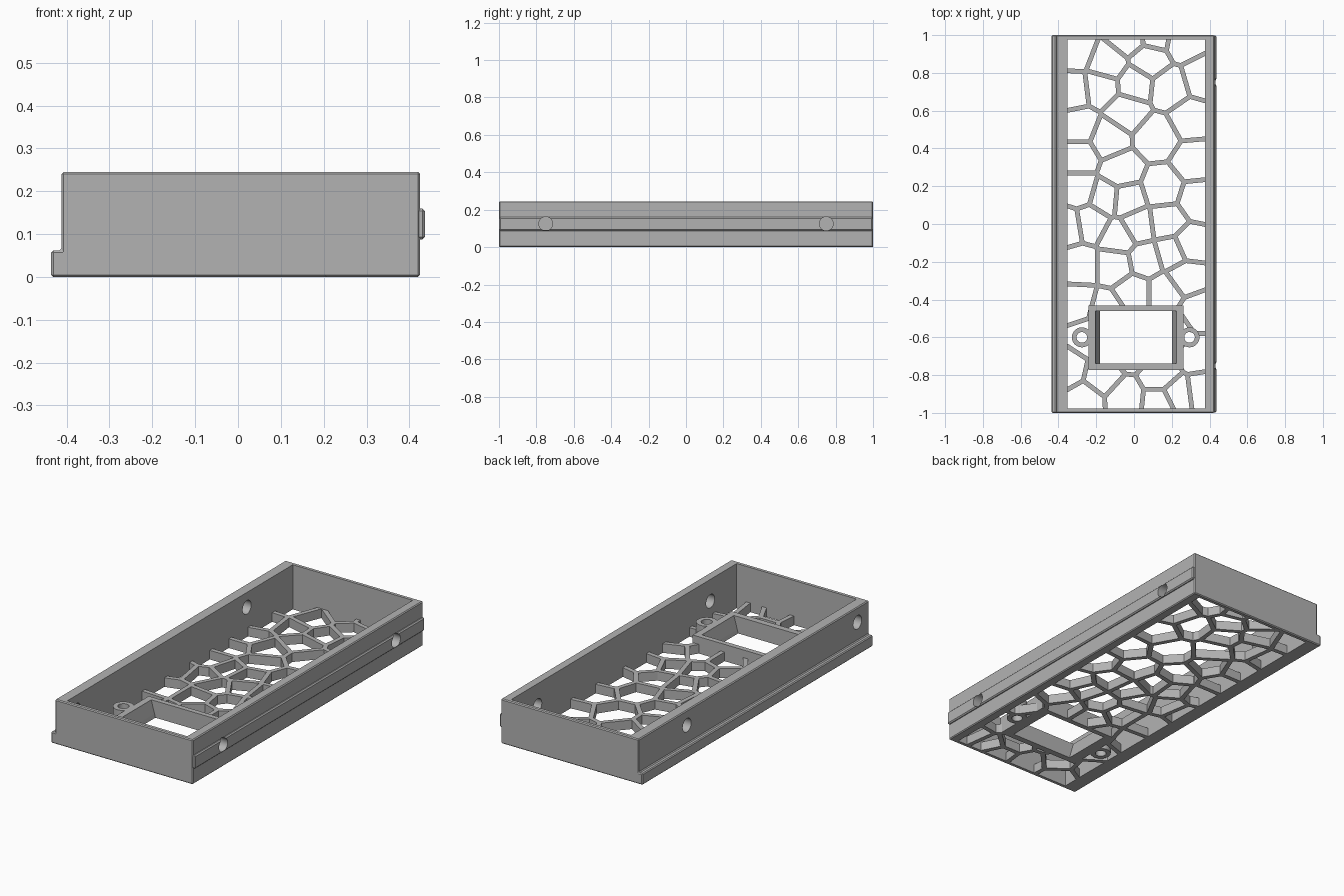
import bpy, bmesh, math
from mathutils import Vector

cube = bpy.data.objects.get("Cube")
if cube:
    bpy.data.objects.remove(cube, do_unlink=True)

GREY = (0.45, 0.45, 0.45, 1)
grey = bpy.data.materials.new("plain grey")
grey.use_nodes = True
grey.diffuse_color = GREY
grey.node_tree.nodes["Principled BSDF"].inputs["Base Color"].default_value = GREY


def finish(name, bm):
    bmesh.ops.recalc_face_normals(bm, faces=bm.faces)
    mesh = bpy.data.meshes.new(name)
    bm.to_mesh(mesh)
    bm.free()
    mesh.materials.append(grey)
    obj = bpy.data.objects.new(name, mesh)
    bpy.context.collection.objects.link(obj)
    return obj


def add_prism(bm, points, offset):
    """Extrude a closed outline along an offset."""
    face = bm.faces.new([bm.verts.new(p) for p in points])
    moved = bmesh.ops.extrude_face_region(bm, geom=[face])["geom"]
    bmesh.ops.translate(bm, vec=offset,
                        verts=[v for v in moved if isinstance(v, bmesh.types.BMVert)])


def prism(name, points, offset):
    bm = bmesh.new()
    add_prism(bm, points, offset)
    return finish(name, bm)


def block(name, x0, x1, y0, y1, z0, z1):
    return prism(name, [(x0, y0, z0), (x1, y0, z0), (x1, y1, z0), (x0, y1, z0)],
                 (0, 0, z1 - z0))


def rod(name, centre, radius, length, axis):
    """Cylinder along x or z, centred on a point."""
    bm = bmesh.new()
    bmesh.ops.create_cone(bm, cap_ends=True, segments=32, radius1=radius,
                          radius2=radius, depth=length)
    obj = finish(name, bm)
    turn = math.pi / 2 if axis == "x" else 0
    for v in obj.data.vertices:
        x, y, z = v.co
        v.co = Vector((z, y, -x) if turn else (x, y, z)) + Vector(centre)
    return obj


def combine(obj, other, operation):
    mod = obj.modifiers.new(operation.lower(), "BOOLEAN")
    mod.operation = operation
    mod.solver = "EXACT"
    mod.object = other
    other.hide_render = True
    other.hide_set(True)
    other.display_type = "WIRE"


def chamfer(obj, width):
    mod = obj.modifiers.new("chamfer", "BEVEL")
    mod.width = width
    mod.segments = 1
    mod.limit_method = "ANGLE"


def bake(obj):
    """Apply the modifiers and drop the helpers they used."""
    helpers = [m.object for m in obj.modifiers if m.type == "BOOLEAN"]
    graph = bpy.context.evaluated_depsgraph_get()
    graph.update()
    obj.data = bpy.data.meshes.new_from_object(obj.evaluated_get(graph))
    obj.modifiers.clear()
    for helper in helpers:
        bpy.data.objects.remove(helper, do_unlink=True)


def smooth(obj):
    bpy.ops.object.select_all(action="DESELECT")
    obj.select_set(True)
    bpy.context.view_layer.objects.active = obj
    bpy.ops.object.shade_smooth_by_angle(angle=math.radians(30))


# Open tray with a foot along one long side
LEFT, RIGHT, FRONT, BACK = -0.352, 0.377, -0.978, 0.978
section = [(-0.436, 0), (0.425, 0), (0.425, 0.245), (-0.412, 0.245),
           (-0.412, 0.062), (-0.436, 0.062)]
tray = prism("tray_walls", [(x, -1, z) for x, z in section], (0, 2, 0))
chamfer(tray, 0.005)
combine(tray, block("tray_cavity", LEFT, RIGHT, FRONT, BACK, -0.1, 0.4), "DIFFERENCE")

# Raised rail on the other long side
rail = block("side_rail", 0.415, 0.436, -0.998, 0.998, 0.087, 0.16)
chamfer(rail, 0.006)

# Magnet holes through both long walls
for y in (-0.75, 0.75):
    for part in (tray, rail):
        combine(part, rod("rail_hole", (0.41, y, 0.125), 0.037, 0.15, "x"), "DIFFERENCE")
for y in (-0.9, 0.58):
    combine(tray, rod("foot_hole", (-0.39, y, 0.163), 0.037, 0.15, "x"), "DIFFERENCE")

# Socket frame with two screw ears
EARS, EAR_Y, TOP = (-0.276, 0.294), -0.6, 0.092
socket = block("socket_frame", -0.24, 0.262, -0.772, -0.432, 0, TOP)
for x in EARS:
    combine(socket, rod("screw_ear", (x, EAR_Y, TOP / 2), 0.053, TOP, "z"), "UNION")
combine(socket, block("socket_opening", -0.205, 0.225, -0.738, -0.46, -0.1, 0.3), "DIFFERENCE")
for x in EARS:
    combine(socket, rod("screw_hole", (x, EAR_Y, 0), 0.028, 0.4, "z"), "DIFFERENCE")

for part in (tray, rail, socket):
    bake(part)
    smooth(part)

# Sloped cheeks on the short sides of the socket opening
for name, wall, side in (("left", 0.225, -1), ("right", -0.205, 1)):
    outline = [(wall - side * 0.005, 0), (wall + side * 0.025, 0),
               (wall + side * 0.02, 0.02), (wall, TOP - 0.002), (wall - side * 0.005, TOP - 0.002)]
    prism("socket_cheek_" + name, [(x, -0.74, z) for x, z in outline], (0, 0.282, 0))

# Cell centres of the lattice floor, in hundredths
CELLS = [
    (-32, 91), (-14, 84), (-2, 99), (11, 100), (26, 97), (8, 87), (-17, 73), (-33, 71),
    (0, 74), (19, 72), (36, 77), (-4, 60), (12, 46), (30, 56), (-29, 51), (-14, 45),
    (-29, 36), (-7, 28), (15, 19), (32, 33), (34, 13), (17, 1), (-4, 13), (-15, 14),
    (-29, 18), (-35, -1), (-23, 1), (-8, -7), (2, -1), (-10, -22), (-29, -22), (6, -19),
    (20, -15), (29, -11), (27, -28), (16, -36), (0, -36), (-15, -46), (-30, -42),
    (34, -47), (34, -69), (21, -56), (-24, -60), (-35, -77), (-2, -67), (-26, -93),
    (-17, -81), (-5, -92), (14, -81), (14, -94), (22, -90), (37, -88)]
seeds = [Vector(c) / 100 for c in CELLS]


def clip(start, way, planes):
    """Range of t where start + t * way lies behind every plane."""
    low, high = -9.0, 9.0
    for normal, limit in planes:
        slope, room = way.dot(normal), limit - start.dot(normal)
        if abs(slope) < 1e-9:
            if room < 0:
                return 0, 0
        elif slope > 0:
            high = min(high, room / slope)
        else:
            low = max(low, room / slope)
    return low, high


def box_planes(x0, x1, y0, y1):
    return [(Vector((1, 0)), x1), (Vector((-1, 0)), -x0),
            (Vector((0, 1)), y1), (Vector((0, -1)), -y0)]


# Ribs run along the borders between cells, kept out of the socket and screw holes
floor = box_planes(LEFT - 0.01, RIGHT + 0.01, FRONT - 0.01, BACK + 0.01)
voids = [box_planes(-0.22, 0.24, -0.755, -0.445)]
voids += [box_planes(x - 0.04, x + 0.04, EAR_Y - 0.035, EAR_Y + 0.035) for x in EARS]
HALF, DEEP = 0.0125, 0.05
bm = bmesh.new()
for i, a in enumerate(seeds):
    for b in seeds[i + 1:]:
        middle = (a + b) / 2
        across = (b - a).normalized()
        way = Vector((-across.y, across.x))
        planes = floor + [(c - a, (c - a).dot((c + a) / 2))
                          for c in seeds if c is not a and c is not b]
        spans = [clip(middle, way, planes)]
        for void in voids:
            low, high = clip(middle, way, void)
            if high > low:
                spans = [s for t0, t1 in spans
                         for s in ((t0, min(t1, low)), (max(t0, high), t1))]
        for t0, t1 in spans:
            if t1 - t0 < 0.004:
                continue
            p, q = middle + way * (t0 - 0.004), middle + way * (t1 + 0.004)
            side = across * HALF
            add_prism(bm, [v.to_3d() for v in (p - side, q - side, q + side, p + side)],
                      (0, 0, DEEP))
finish("lattice_floor", bm)
